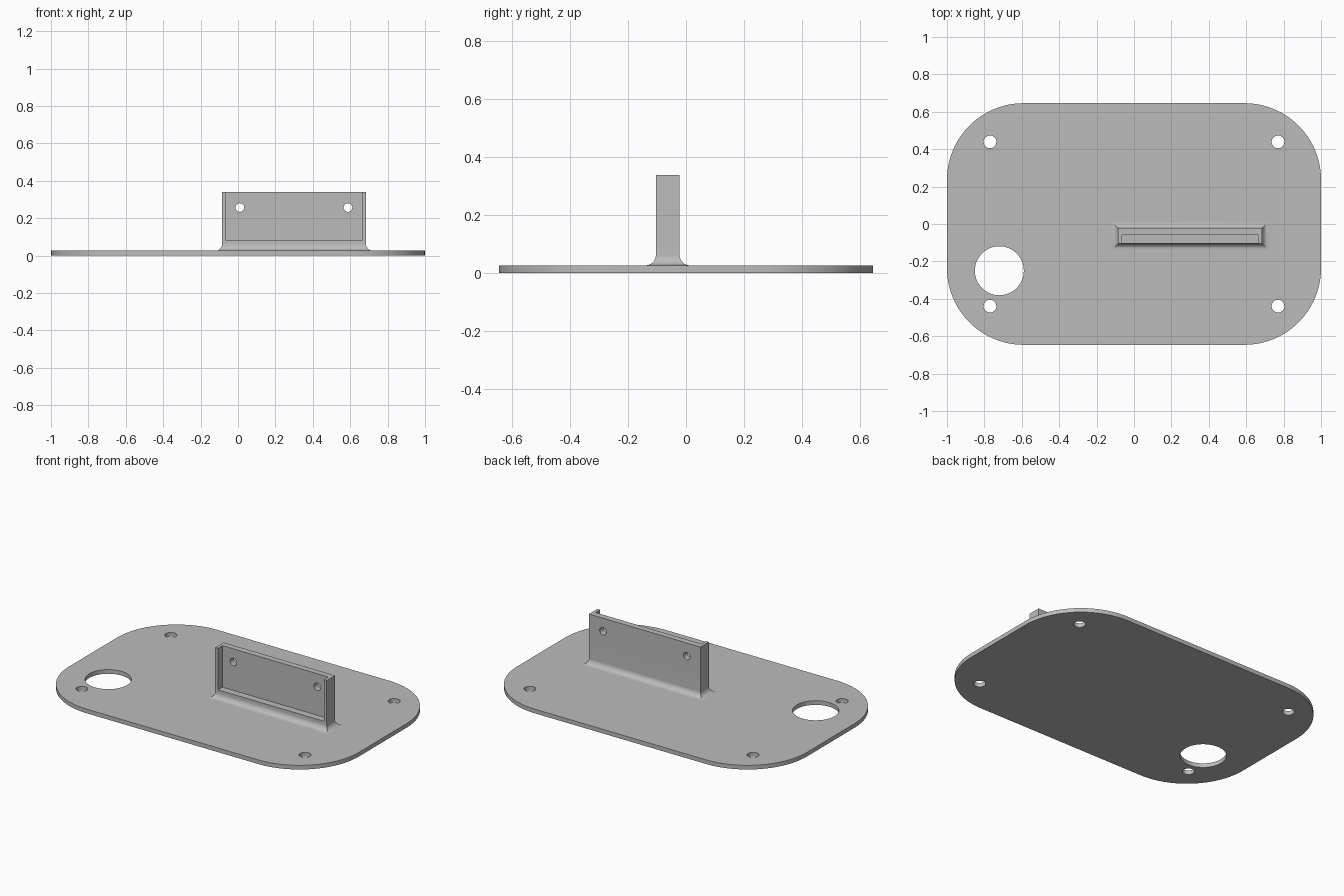
import bpy, bmesh, math
from mathutils import Matrix, Vector

if "Cube" in bpy.data.objects:
    bpy.data.objects.remove(bpy.data.objects["Cube"])

grey = bpy.data.materials.new("plain grey")
grey.use_nodes = True
grey.diffuse_color = (0.5, 0.5, 0.5, 1)
grey.node_tree.nodes["Principled BSDF"].inputs["Base Color"].default_value = grey.diffuse_color


def add_object(name, bm):
    bmesh.ops.recalc_face_normals(bm, faces=bm.faces)
    mesh = bpy.data.meshes.new(name)
    bm.to_mesh(mesh)
    bm.free()
    mesh.materials.append(grey)
    obj = bpy.data.objects.new(name, mesh)
    bpy.context.collection.objects.link(obj)
    return obj


def loft(bm, rings):
    """Skin a stack of equal-length rings and cap both ends."""
    rings = [[bm.verts.new(p) for p in ring] for ring in rings]
    for low, high in zip(rings, rings[1:]):
        for i in range(len(low)):
            j = (i + 1) % len(low)
            bm.faces.new((low[i], low[j], high[j], high[i]))
    bm.faces.new(rings[0][::-1])
    bm.faces.new(rings[-1])


def add_cylinder(bm, centre, radius, depth, rotation=Matrix()):
    bmesh.ops.create_cone(bm, cap_ends=True, segments=48, radius1=radius, radius2=radius,
                          depth=depth, matrix=Matrix.Translation(centre) @ rotation)


def cut(obj, bm):
    """Subtract the shapes in bm from obj, then discard them."""
    cutter = add_object("cutter", bm)
    cutter.hide_render = True
    mod = obj.modifiers.new("cut", "BOOLEAN")
    mod.operation = "DIFFERENCE"
    mod.solver = "EXACT"
    mod.object = cutter
    select(obj)
    bpy.ops.object.modifier_apply(modifier=mod.name)
    bpy.data.objects.remove(cutter)


def select(obj):
    bpy.ops.object.select_all(action="DESELECT")
    obj.select_set(True)
    bpy.context.view_layer.objects.active = obj


# Base plate with large rounded corners
HALF_X, HALF_Y, CORNER, THICK = 1.0, 0.646, 0.41, 0.026
outline = []
for quarter, (sx, sy) in enumerate([(1, 1), (-1, 1), (-1, -1), (1, -1)]):
    for step in range(25):
        a = math.pi / 2 * (quarter + step / 24)
        outline.append((sx * (HALF_X - CORNER) + CORNER * math.cos(a),
                        sy * (HALF_Y - CORNER) + CORNER * math.sin(a)))
bm = bmesh.new()
loft(bm, [[(x, y, z) for x, y in outline] for z in (0, THICK)])
plate = add_object("base_plate", bm)

# Four screw holes and one cable hole
bm = bmesh.new()
for sx in (-1, 1):
    for sy in (-1, 1):
        add_cylinder(bm, (sx * 0.77, sy * 0.439, 0), 0.034, 0.2)
add_cylinder(bm, (-0.72, -0.25, 0), 0.131, 0.2)
cut(plate, bm)

# Upright bracket flaring into the plate through a mitred fillet
X0, X1, Y0, Y1, TOP, FILLET = -0.085, 0.685, -0.104, -0.022, 0.339, 0.036


def rectangle(grow, z):
    return [(X0 - grow, Y0 - grow, z), (X1 + grow, Y0 - grow, z),
            (X1 + grow, Y1 + grow, z), (X0 - grow, Y1 + grow, z)]


rings = [rectangle(FILLET, THICK / 2)]
for step in range(13):
    a = math.pi / 2 * step / 12
    rings.append(rectangle(FILLET * (1 - math.sin(a)), THICK + FILLET * (1 - math.cos(a))))
rings.append(rectangle(0, TOP))
bm = bmesh.new()
loft(bm, rings)
bracket = add_object("upright_bracket", bm)

# Front pocket, open at the top
bm = bmesh.new()
low, high = Vector((-0.065, -0.3, 0.08)), Vector((0.665, -0.06, 0.5))
bmesh.ops.create_cube(bm, size=1, matrix=Matrix.Translation((low + high) / 2)
                      @ Matrix.Diagonal((*(high - low), 1)))
cut(bracket, bm)

# Two mounting holes through the back wall
bm = bmesh.new()
for x in (0.01, 0.588):
    add_cylinder(bm, (x, -0.05, 0.257), 0.023, 0.3, Matrix.Rotation(math.pi / 2, 4, "X"))
cut(bracket, bm)

for obj in (plate, bracket):
    select(obj)
    bpy.ops.object.shade_smooth_by_angle(angle=math.radians(30))
